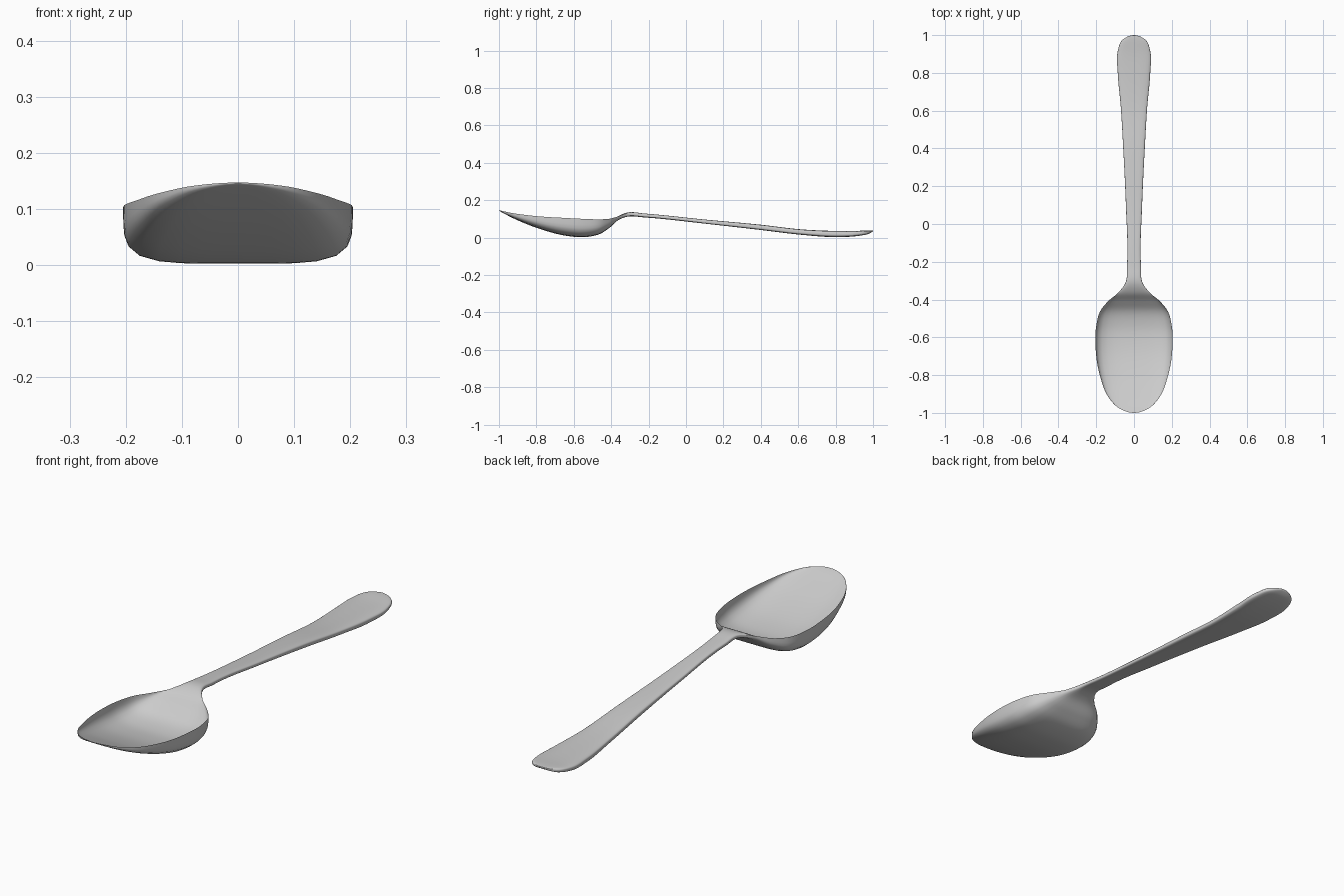
import bpy
import bmesh
import math
from mathutils import Vector

default_cube = bpy.data.objects.get("Cube")
if default_cube:
    bpy.data.objects.remove(default_cube, do_unlink=True)

# Stations from bowl tip to handle end:
# (y, half width, edge height, upper centre height, underside centre height)
STATIONS = [
    (-1, 0, .147, .147, .145),
    (-.975, .08, .141, .138, .13),
    (-.92, .133, .13, .114, .102),
    (-.8, .181, .115, .066, .053),
    (-.64, .204, .105, .024, .01),
    (-.54, .2, .1, .018, .003),
    (-.46, .178, .098, .036, .02),
    (-.41, .138, .101, .072, .052),
    (-.36, .08, .114, .116, .095),
    (-.31, .045, .124, .135, .113),
    (-.22, .037, .118, .129, .108),
    (.1, .043, .086, .097, .075),
    (.4, .057, .055, .069, .041),
    (.62, .07, .03, .044, .015),
    (.8, .086, .02, .036, .003),
    (.91, .087, .022, .036, .008),
    (.97, .066, .03, .039, .018),
    (1, 0, .037, .039, .034),
]
STEPS = 6        # rings between neighbouring stations
ARC = 20         # segments across each side of the section


def smooth_path(stations):
    """Cubic interpolation of all columns, with rounded ends."""
    def mirrored(s):
        return Vector((s[0], -s[1], *s[2:]))

    pts = [Vector(s) for s in stations]
    pts = [mirrored(pts[1])] + pts + [mirrored(pts[-2])]
    knots = [0.0]
    for a, b in zip(pts, pts[1:]):
        knots.append(knots[-1] + math.hypot(b[0] - a[0], b[1] - a[1]))

    def slope(i):
        before = (pts[i] - pts[i - 1]) / (knots[i] - knots[i - 1])
        after = (pts[i + 1] - pts[i]) / (knots[i + 1] - knots[i])
        share = (knots[i] - knots[i - 1]) / (knots[i + 1] - knots[i - 1])
        return before * (1 - share) + after * share

    path = []
    for i in range(1, len(pts) - 2):
        span = knots[i + 1] - knots[i]
        for k in range(STEPS):
            t = k / STEPS
            h = t * t * (3 - 2 * t)
            path.append(pts[i] * (1 - h) + pts[i + 1] * h
                        + slope(i) * span * t * (1 - t) ** 2
                        - slope(i + 1) * span * t * t * (1 - t))
    path.append(pts[-2])
    return path


def half_section(power):
    """Half a superellipse from +x to -x, as unit (across, depth) pairs."""
    pairs = []
    for i in range(ARC + 1):
        angle = math.pi * i / ARC
        c, s = math.cos(angle), math.sin(angle)
        radius = (abs(c) ** power + abs(s) ** power) ** (-1 / power)
        pairs.append((c * radius, s * radius))
    return pairs


UPPER = half_section(3.6)
UNDER = half_section(4.6)


def ring_points(station):
    y, width, edge, upper, under = station
    top = [(u * width, y, edge + (upper - edge) * v) for u, v in UPPER]
    bottom = [(u * width, y, edge + (under - edge) * v) for u, v in UNDER]
    return top + bottom[-2:0:-1]


# Spoon: one continuous loft through bowl, neck and handle
bm = bmesh.new()
rings = [[bm.verts.new(p) for p in ring_points(s)]
         for s in smooth_path(STATIONS)]
for first, second in zip(rings, rings[1:]):
    count = len(first)
    for j in range(count):
        n = (j + 1) % count
        bm.faces.new((first[j], first[n], second[n], second[j]))

# Close both tips
for ring in (rings[0], rings[-1]):
    middle = sum((v.co for v in ring), Vector()) / len(ring)
    bmesh.ops.pointmerge(bm, verts=ring, merge_co=middle)
bmesh.ops.recalc_face_normals(bm, faces=bm.faces)

mesh = bpy.data.meshes.new("spoon")
bm.to_mesh(mesh)
bm.free()
spoon = bpy.data.objects.new("spoon", mesh)
bpy.context.collection.objects.link(spoon)

bpy.ops.object.select_all(action='DESELECT')
spoon.select_set(True)
bpy.context.view_layer.objects.active = spoon
bpy.ops.object.shade_smooth_by_angle(angle=math.radians(50))
